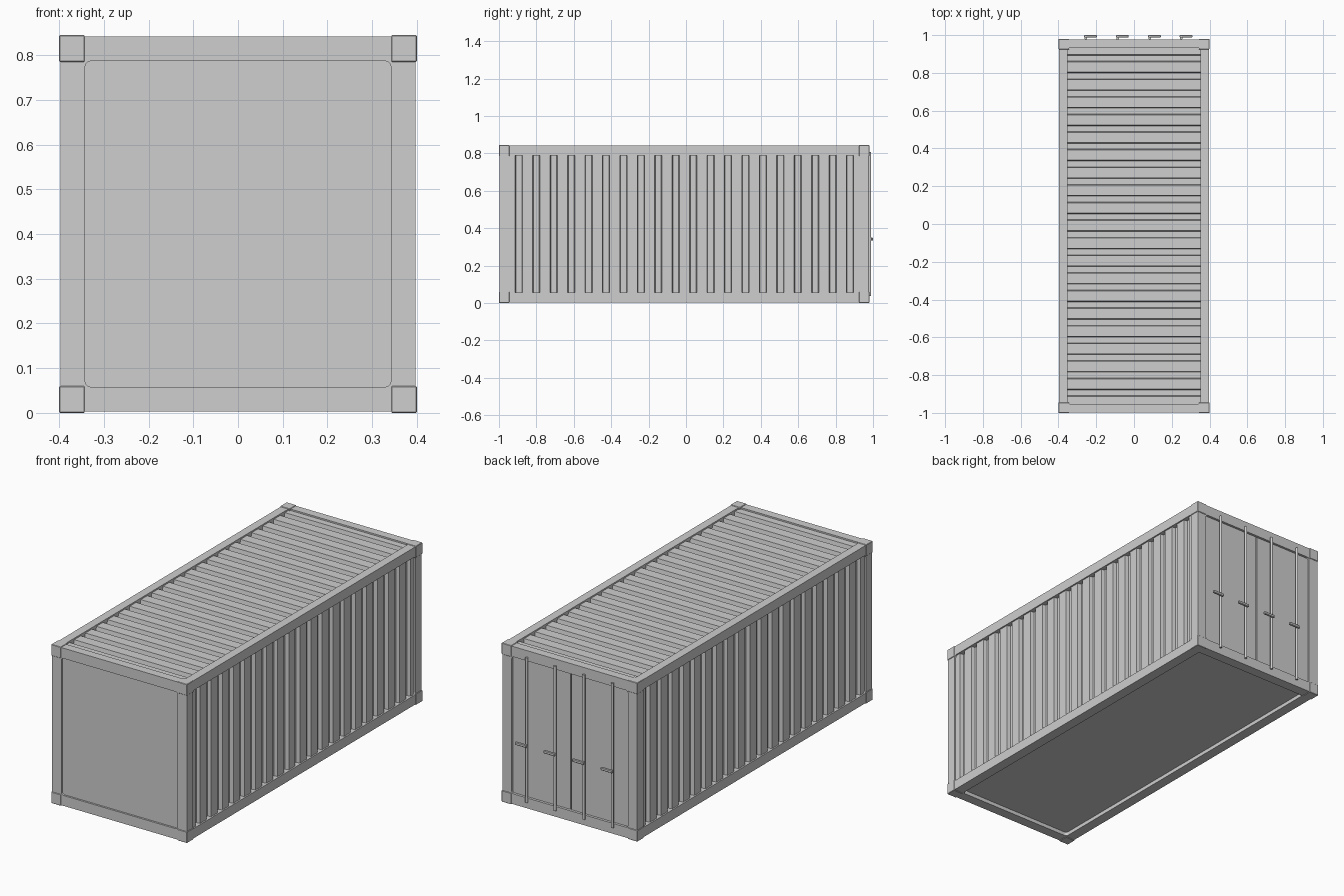
import bpy, bmesh
from mathutils import Vector, Matrix

old = bpy.data.objects.get("Cube")
if old:
    bpy.data.objects.remove(old, do_unlink=True)

grey = bpy.data.materials.new("painted_grey_steel")
grey.use_nodes = True
colour = (0.62, 0.62, 0.62, 1)
grey.diffuse_color = colour
grey.node_tree.nodes["Principled BSDF"].inputs["Base Color"].default_value = colour


def finish(name, bm):
    mesh = bpy.data.meshes.new(name)
    bm.to_mesh(mesh)
    bm.free()
    mesh.materials.append(grey)
    obj = bpy.data.objects.new(name, mesh)
    bpy.context.scene.collection.objects.link(obj)
    return obj


def add_box(bm, low, high):
    low, high = Vector(low), Vector(high)
    matrix = Matrix.Translation((low + high) / 2) @ Matrix.Diagonal((*(high - low), 1))
    bmesh.ops.create_cube(bm, size=1, matrix=matrix)


def box(name, low, high, bevel=0):
    bm = bmesh.new()
    add_box(bm, low, high)
    if bevel:
        bmesh.ops.bevel(bm, geom=bm.edges[:], offset=bevel, segments=1, affect='EDGES')
    return finish(name, bm)


LEFT, FRONT, BACK, TOP = 0.397, -0.997, 0.977, 0.842
BOTTOM = 0.003


# Frame: a box with a round-cornered pocket on every side
def largest_face(bm, direction):
    bm.normal_update()
    facing = [f for f in bm.faces if f.normal.dot(direction) > 0.99]
    return max(facing, key=lambda f: f.calc_area())


def pocket(bm, direction, margin, depth):
    direction = Vector(direction)
    face = largest_face(bm, direction)
    bmesh.ops.inset_individual(bm, faces=[face], thickness=margin, use_even_offset=True)
    face = largest_face(bm, direction)
    bmesh.ops.bevel(bm, geom=list(face.verts), offset=0.012, segments=3,
                    profile=0.5, affect='VERTICES')
    face = largest_face(bm, direction)
    new = bmesh.ops.extrude_discrete_faces(bm, faces=[face])["faces"]
    bmesh.ops.translate(bm, verts=list(new[0].verts), vec=-direction * depth)


bm = bmesh.new()
add_box(bm, (-LEFT, FRONT, BOTTOM), (LEFT, BACK, TOP))
for direction, margin, depth in (
        ((1, 0, 0), 0.052, 0.032), ((-1, 0, 0), 0.052, 0.032),
        ((0, 0, 1), 0.045, 0.032), ((0, 0, -1), 0.055, 0.02),
        ((0, -1, 0), 0.055, 0.01), ((0, 1, 0), 0.055, 0.018)):
    pocket(bm, direction, margin, depth)
finish("frame", bm)


# Corner blocks, standing slightly proud of the rails
for end, y0, y1 in (("front", -1.0, -0.945), ("back", 0.925, 0.98)):
    for side, s in (("left", 1), ("right", -1)):
        for level, z0, z1 in (("lower", 0.0, 0.06), ("upper", 0.785, 0.845)):
            xs = sorted((s * 0.343, s * 0.4))
            box(f"corner_block_{end}_{side}_{level}",
                (xs[0], y0, z0), (xs[1], y1, z1), 0.002)


# Corrugated sheets: one rib profile along y, swept across
def rib_profile():
    high, low, slope = 0.008, 0.028, 0.004
    points = [(-0.952, high)]
    for k in range(20):
        start = -0.913 + 0.0932 * k
        end = start + 0.039
        points += [(start, high), (start + slope, low), (end - slope, low), (end, high)]
    return points + [(0.934, high)]


def corrugated_sheet(name, place, outward, a, b):
    bm = bmesh.new()
    rows = [[bm.verts.new(place(t, y, d)) for t in (a, b)] for y, d in rib_profile()]
    for p, q in zip(rows, rows[1:]):
        bm.faces.new((p[0], p[1], q[1], q[0]))
    bm.normal_update()
    bm.faces.ensure_lookup_table()
    if bm.faces[0].normal.dot(Vector(outward)) < 0:
        bmesh.ops.reverse_faces(bm, faces=bm.faces[:])
    finish(name, bm)


for side, s in (("left", 1), ("right", -1)):
    corrugated_sheet(f"{side}_wall_ribs", lambda t, y, d: (s * (LEFT - d), y, t),
                     (s, 0, 0), 0.05, 0.795)
corrugated_sheet("roof_ribs", lambda t, y, d: (t, y, TOP - d), (0, 0, 1), -0.356, 0.356)


# Doors with a narrow gap between the leaves
for side, s in (("left", 1), ("right", -1)):
    xs = sorted((s * 0.004, s * 0.341))
    box(f"door_{side}", (xs[0], 0.95, 0.06), (xs[1], 0.967, 0.785))


# Locking rods, each with a handle reaching towards the left
for i, x in enumerate((-0.255, -0.087, 0.083, 0.25), 1):
    bm = bmesh.new()
    bmesh.ops.create_cone(bm, cap_ends=True, segments=12, radius1=0.007, radius2=0.007,
                          depth=0.77, matrix=Matrix.Translation((x, 0.983, 0.423)))
    for f in bm.faces:
        f.smooth = len(f.verts) == 4
    for e in bm.edges:
        e.smooth = all(len(f.verts) == 4 for f in e.link_faces)
    finish(f"locking_rod_{i}", bm)
    box(f"door_handle_{i}", (x - 0.009, 0.988, 0.334), (x + 0.059, 1.0, 0.35), 0.003)
